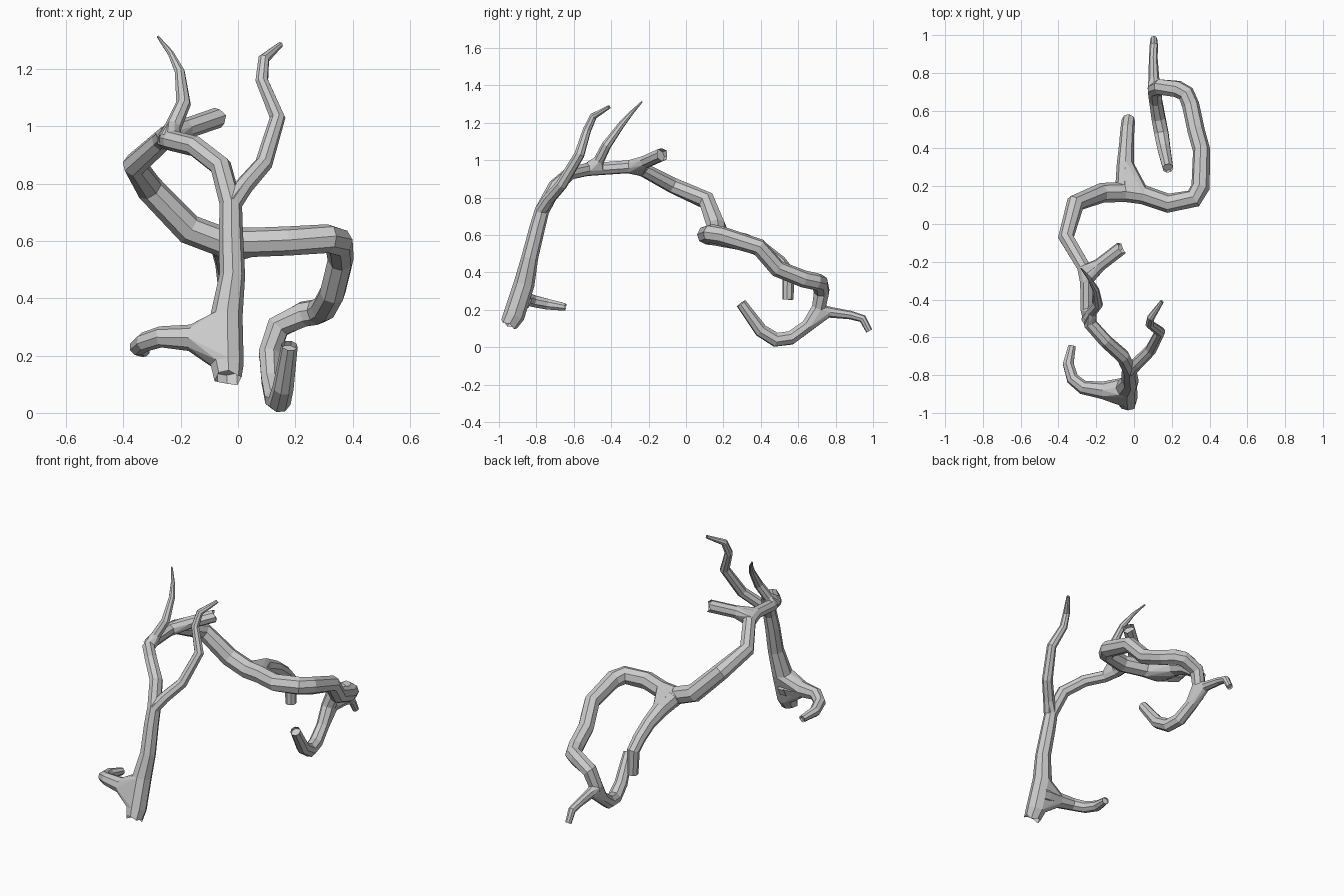
import bpy, bmesh, math
from mathutils import Vector

if "Cube" in bpy.data.objects:
    bpy.data.objects.remove(bpy.data.objects["Cube"])

SIDES = 8


def finish(name, bm):
    bmesh.ops.recalc_face_normals(bm, faces=bm.faces)
    me = bpy.data.meshes.new(name)
    bm.to_mesh(me)
    bm.free()
    bpy.context.collection.objects.link(bpy.data.objects.new(name, me))


def branch(name, pts, ragged=()):
    """Faceted tube through (x, y, z, radius) points; returns its rings."""
    P = [Vector(p[:3]) for p in pts]
    n = len(P)
    rings, u = [], None
    for i in range(n):
        a = (P[i] - P[i - 1]).normalized() if i else Vector()
        b = (P[i + 1] - P[i]).normalized() if i < n - 1 else Vector()
        t = (a + b).normalized()
        if u is None:
            u = t.orthogonal()
        u = (u - t * u.dot(t)).normalized()
        v = t.cross(u)
        ring = []
        for k in range(SIDES):
            w = 2 * math.pi * k / SIDES
            ring.append(P[i] + pts[i][3] * (u * math.cos(w) + v * math.sin(w)))
        rings.append(ring)
    bm = bmesh.new()
    V = [[bm.verts.new(c) for c in r] for r in rings]
    for r, s in zip(V, V[1:]):
        for k in range(SIDES):
            j = (k + 1) % SIDES
            bm.faces.new((r[k], r[j], s[j], s[k]))
    # sunken broken-off ends, with a splintered rim where asked
    for e, ring, end, inner in ((0, V[0], P[0], P[1]), (-1, V[-1], P[-1], P[-2])):
        f = bm.faces.new(ring)
        d = (inner - end).normalized()
        r = (ring[0].co - end).length
        bmesh.ops.inset_individual(bm, faces=[f], thickness=r * 0.3)
        for vert in f.verts:
            vert.co += d * r * 0.7
        if e in ragged:
            for vert in ring[::3]:
                vert.co -= d * r * 0.3
    finish(name, bm)
    return rings


def web(name, *rings):
    """Convex flare joining the rings around a fork."""
    bm = bmesh.new()
    for r in rings:
        for c in r:
            bm.verts.new(c)
    res = bmesh.ops.convex_hull(bm, input=bm.verts)
    bmesh.ops.delete(bm, geom=[g for g in res["geom_interior"] if isinstance(g, bmesh.types.BMVert)], context='VERTS')
    finish(name, bm)


# lower trunk and its arching, looping main stem
trunk = branch("trunk", [
    (-.035, -.945, .125, .048), (-.038, -.92, .17, .058), (-.04, -.865, .34, .056),
    (-.02, -.835, .48, .045), (-.025, -.795, .64, .042), (-.025, -.77, .73, .039),
    (-.06, -.70, .86, .038), (-.15, -.62, .93, .036), (-.23, -.53, .95, .036),
    (-.25, -.45, .955, .035), (-.25, -.31, .965, .036), (-.265, -.23, .95, .038),
    (-.36, -.07, .865, .043), (-.31, .11, .785, .049), (-.17, .165, .64, .053),
    (-.05, .17, .595, .053), (.05, .155, .595, .051), (.18, .11, .6, .051),
    (.315, .135, .608, .051), (.352, .195, .595, .05), (.358, .39, .535, .046),
    (.33, .49, .42, .046), (.30, .63, .365, .046), (.275, .69, .352, .046),
    (.23, .715, .345, .046), (.14, .725, .30, .044), (.11, .71, .21, .04),
    (.115, .65, .115, .036), (.13, .56, .05, .039), (.145, .48, .04, .04),
    (.158, .40, .09, .037), (.18, .295, .235, .029)], ragged=(0,))
foot = branch("foot_branch", [
    (-.04, -.88, .25, .055), (-.17, -.88, .262, .046), (-.27, -.865, .265, .037),
    (-.325, -.82, .248, .034), (-.348, -.74, .23, .031), (-.328, -.645, .215, .021)])
web("foot_flare", trunk[1], trunk[2], foot[1])

# upper twigs
crook = branch("crooked_twig", [
    (-.02, -.775, .73, .034), (.02, -.735, .79, .033), (.09, -.665, .87, .031),
    (.138, -.57, 1.03, .028), (.083, -.53, 1.16, .023), (.09, -.495, 1.235, .02),
    (.148, -.41, 1.285, .01)])
web("crooked_twig_flare", trunk[5], crook[1])
tall = branch("tall_twig", [
    (-.25, -.51, .95, .032), (-.225, -.465, 1.0, .029), (-.19, -.425, 1.08, .026),
    (-.203, -.345, 1.19, .018), (-.235, -.29, 1.255, .011), (-.28, -.235, 1.313, .004)])
web("tall_twig_flare", trunk[8], trunk[9], tall[1])

# broken stub at the top of the arch
stub = branch("broken_stub", [
    (-.25, -.27, .965, .036), (-.18, -.215, .992, .036), (-.07, -.13, 1.03, .036)],
    ragged=(-1,))
web("stub_flare", trunk[10], trunk[11], stub[1])

# hanging branch behind the crossbar
hang = branch("hanging_branch", [
    (-.05, .18, .59, .05), (-.045, .32, .56, .046), (-.04, .42, .515, .039),
    (-.035, .50, .455, .037), (-.03, .548, .40, .036), (-.025, .545, .255, .03)])
web("hanging_branch_flare", trunk[15], trunk[16], hang[1])

# small twig at the hook
tip = branch("rear_twig", [
    (.11, .70, .2, .036), (.105, .77, .187, .029), (.102, .88, .172, .023),
    (.105, .945, .153, .022), (.105, .98, .087, .018)])
web("rear_twig_flare", trunk[26], trunk[27], tip[1])
